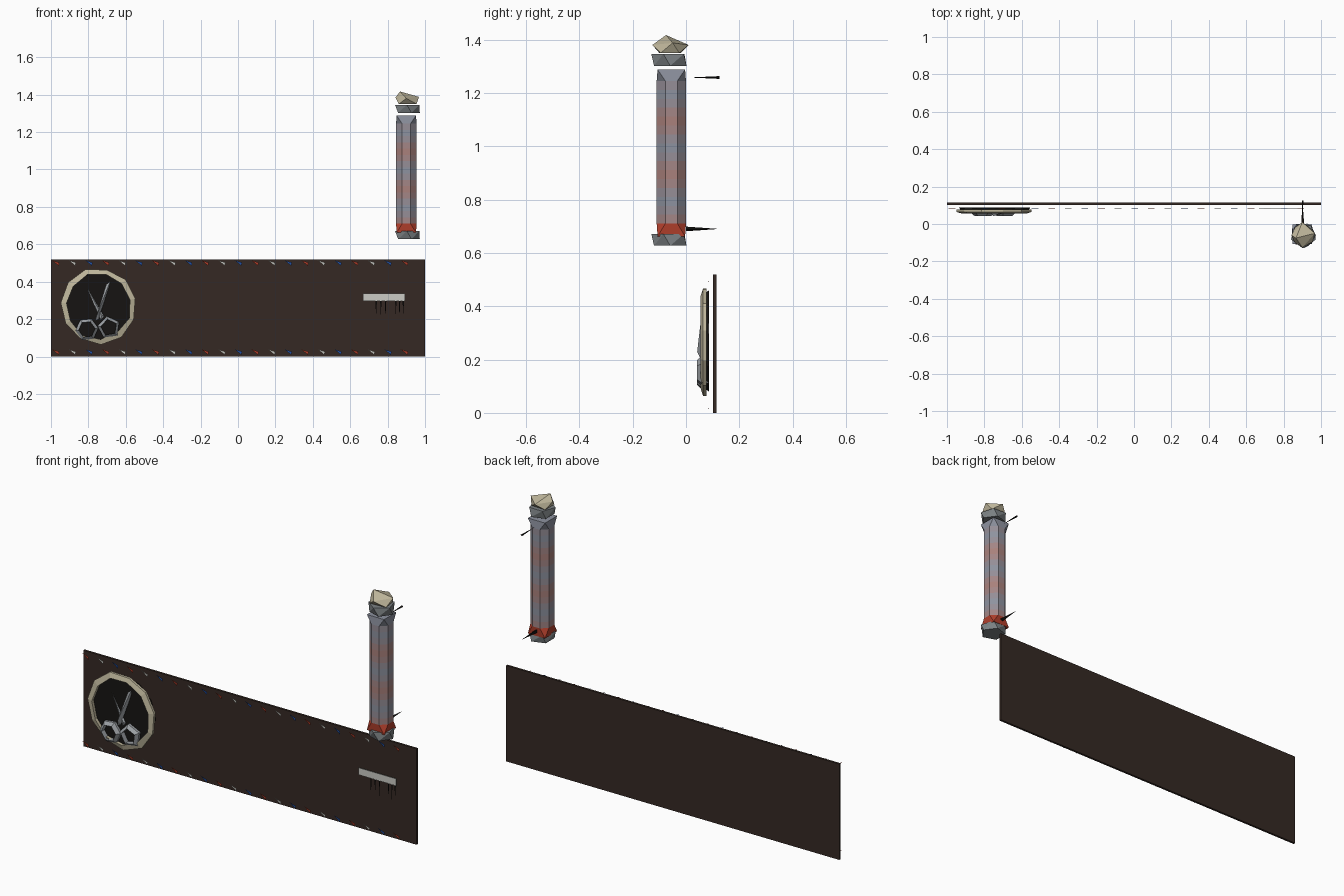
import bpy, bmesh, math, random
from math import sin, cos, pi, tau
from mathutils import Vector

if "Cube" in bpy.data.objects:
    bpy.data.objects.remove(bpy.data.objects["Cube"])

random.seed(4)


def mat(name, r, g, b):
    m = bpy.data.materials.new(name)
    m.diffuse_color = (r, g, b, 1)
    m.use_nodes = True
    m.node_tree.nodes["Principled BSDF"].inputs["Base Color"].default_value = m.diffuse_color
    return m


WOOD = mat("dark_wood", 0.036, 0.022, 0.017)
BLACK = mat("black", 0.008, 0.007, 0.006)
CREAM = mat("cream", 0.52, 0.47, 0.33)
STEEL = mat("steel", 0.33, 0.35, 0.37)
CAP = mat("cap_grey", 0.2, 0.22, 0.23)
RED = mat("red", 0.45, 0.05, 0.025)
WHITE = mat("white", 0.6, 0.6, 0.56)
BLUE = mat("blue", 0.02, 0.09, 0.4)
GLASS = mat("glass_grey", 0.27, 0.29, 0.35)


def obj(name, verts, faces, mats, idx=None):
    me = bpy.data.meshes.new(name)
    me.from_pydata([tuple(v) for v in verts], [], faces)
    for m in mats:
        me.materials.append(m)
    if idx:
        me.polygons.foreach_set("material_index", idx)
    bm = bmesh.new()
    bm.from_mesh(me)
    bmesh.ops.recalc_face_normals(bm, faces=bm.faces)
    bm.to_mesh(me)
    bm.free()
    o = bpy.data.objects.new(name, me)
    bpy.context.collection.objects.link(o)
    return o


def hull(name, pts, m):
    bm = bmesh.new()
    for p in pts:
        bm.verts.new(p)
    bmesh.ops.convex_hull(bm, input=bm.verts)
    me = bpy.data.meshes.new(name)
    bm.to_mesh(me)
    bm.free()
    me.materials.append(m)
    o = bpy.data.objects.new(name, me)
    bpy.context.collection.objects.link(o)
    return o


def box(name, x0, x1, y0, y1, z0, z1, m):
    return hull(name, [(x, y, z) for x in (x0, x1) for y in (y0, y1) for z in (z0, z1)], m)


def ring(name, cx, cz, r, w, y0, y1, n, m, turn=0.0, jit=0.0):
    """Flat n-sided ring facing the front, slightly uneven when jit > 0."""
    verts, faces = [], []
    for i in range(n):
        a = turn + tau * i / n
        ro = r + random.uniform(-jit, jit)
        ri = r - w + random.uniform(-jit, jit)
        for rad, y in ((ro, y0 + (y1 - y0) * 0.4), (ri, y0), (ri, y1), (ro, y1)):
            verts.append((cx + rad * cos(a), y, cz + rad * sin(a)))
    for i in range(n):
        j = (i + 1) % n
        for k in range(4):
            l = (k + 1) % 4
            faces.append((4 * i + k, 4 * i + l, 4 * j + l, 4 * j + k))
    return obj(name, verts, faces, [m])


def level(n, r, z, turn, cx=0.9, cy=-0.055):
    return [(cx + r * cos(turn + tau * i / n), cy + r * sin(turn + tau * i / n), z) for i in range(n)]


# Sign board
box("sign_board", -1, 1, 0.102, 0.114, 0, 0.52, WOOD)

# Red, white and blue dashes along both long edges
for label, zc in (("top", 0.502), ("bottom", 0.026)):
    v, f, idx = [], [], []
    for i in range(22):
        x = -0.975 + i * 0.0888
        v += [(x - 0.02, 0.084, zc + 0.013), (x + 0.02, 0.084, zc), (x + 0.016, 0.086, zc - 0.017)]
        f.append((3 * i, 3 * i + 1, 3 * i + 2))
        idx.append(i % 3)
    obj("border_" + label, v, f, [RED, WHITE, BLUE], idx)

# Round medallion
MX, MZ = -0.745, 0.27
ring("medallion_ring", MX, MZ, 0.203, 0.028, 0.055, 0.077, 11, CREAM, 0.2, 0.006)
hull("medallion_disc", [(MX + r * cos(tau * i / 12), y, MZ + r * sin(tau * i / 12))
                        for r, y in ((0.18, 0.072), (0.19, 0.087)) for i in range(12)], BLACK)

# Scissors
ring("scissor_handle_left", -0.808, 0.145, 0.062, 0.018, 0.042, 0.084, 6, STEEL, 0.1)
ring("scissor_handle_right", -0.69, 0.155, 0.062, 0.018, 0.042, 0.084, 5, STEEL, 0.5)
hull("scissor_blade_right", [(-0.765, 0.06, 0.19), (-0.745, 0.06, 0.2), (-0.752, 0.042, 0.23),
                             (-0.705, 0.062, 0.385), (-0.683, 0.062, 0.402), (-0.69, 0.07, 0.37)], STEEL)
hull("scissor_blade_left", [(-0.735, 0.062, 0.195), (-0.715, 0.062, 0.215), (-0.728, 0.055, 0.22),
                            (-0.805, 0.066, 0.365), (-0.735, 0.07, 0.21)], STEEL)

# Comb with thin teeth
box("comb_spine", 0.667, 0.892, 0.082, 0.086, 0.298, 0.336, WHITE)
v, f = [], []
for i, x in enumerate((0.74, 0.765, 0.79, 0.845, 0.865, 0.885)):
    v += [(x - 0.005, 0.085, 0.298), (x + 0.003, 0.085, 0.298), (x - 0.002, 0.085, 0.21 + 0.012 * (i % 2))]
    f.append((3 * i, 3 * i + 1, 3 * i + 2))
obj("comb_teeth", v, f, [BLACK])

# Pole body: eight-sided shaft in soft colour bands
R, Z0, Z1, N = 0.0595, 0.71, 1.245, 16
steps = [mat("pole_band_%d" % k, 0.27 + 0.13 * k / 4, 0.29 - 0.07 * k / 4, 0.35 - 0.15 * k / 4) for k in range(5)]
v, f, idx = [], [], []
for b in range(N + 1):
    v += level(8, R, Z0 + (Z1 - Z0) * b / N, pi / 8)
for b in range(N):
    zm = Z0 + (Z1 - Z0) * (b + 0.5) / N
    for i in range(8):
        j = (i + 1) % 8
        f.append((8 * b + i, 8 * b + j, 8 * b + 8 + j, 8 * b + 8 + i))
        idx.append(round(2 + 2 * cos(tau * (zm - 0.9) / 0.2)))
obj("pole_shaft", v, f, steps, idx)

# Shaft ends go from eight sides to four
hull("pole_shaft_top", level(8, R, Z1, pi / 8) + level(4, 0.073, 1.288, pi / 4), GLASS)
hull("pole_shaft_bottom", level(8, R, Z0, pi / 8) + level(4, 0.073, 0.662, pi / 4), RED)

# Faceted collars above and below the shaft
for name, z in (("pole_cap", 1.302), ("pole_base", 0.627)):
    hull(name, level(5, 0.064, z, 0.0, 0.908, -0.059) + level(5, 0.068, z + 0.044, pi / 2 + 0.6, 0.905, -0.062), CAP)

# Faceted finial
hull("pole_finial", [(0.866, -0.075, 1.417), (0.967, -0.05, 1.388), (0.9, 0.01, 1.38),
                     (0.9, -0.126, 1.38), (0.842, -0.06, 1.385), (0.955, -0.095, 1.35),
                     (0.86, -0.1, 1.35), (0.945, -0.025, 1.35), (0.86, -0.02, 1.35)], CREAM)


# Wall brackets: thin three-sided spikes
def spike(name, y_wide, y_tip, z, r):
    base = [(0.9 + r * cos(tau * i / 3), y_wide, z + r * sin(tau * i / 3)) for i in range(3)]
    hull(name, base + [(0.9, y_tip, z)], BLACK)


spike("bracket_upper", 0.125, 0.012, 1.258, 0.006)
spike("bracket_lower", 0.0, 0.125, 0.69, 0.01)
